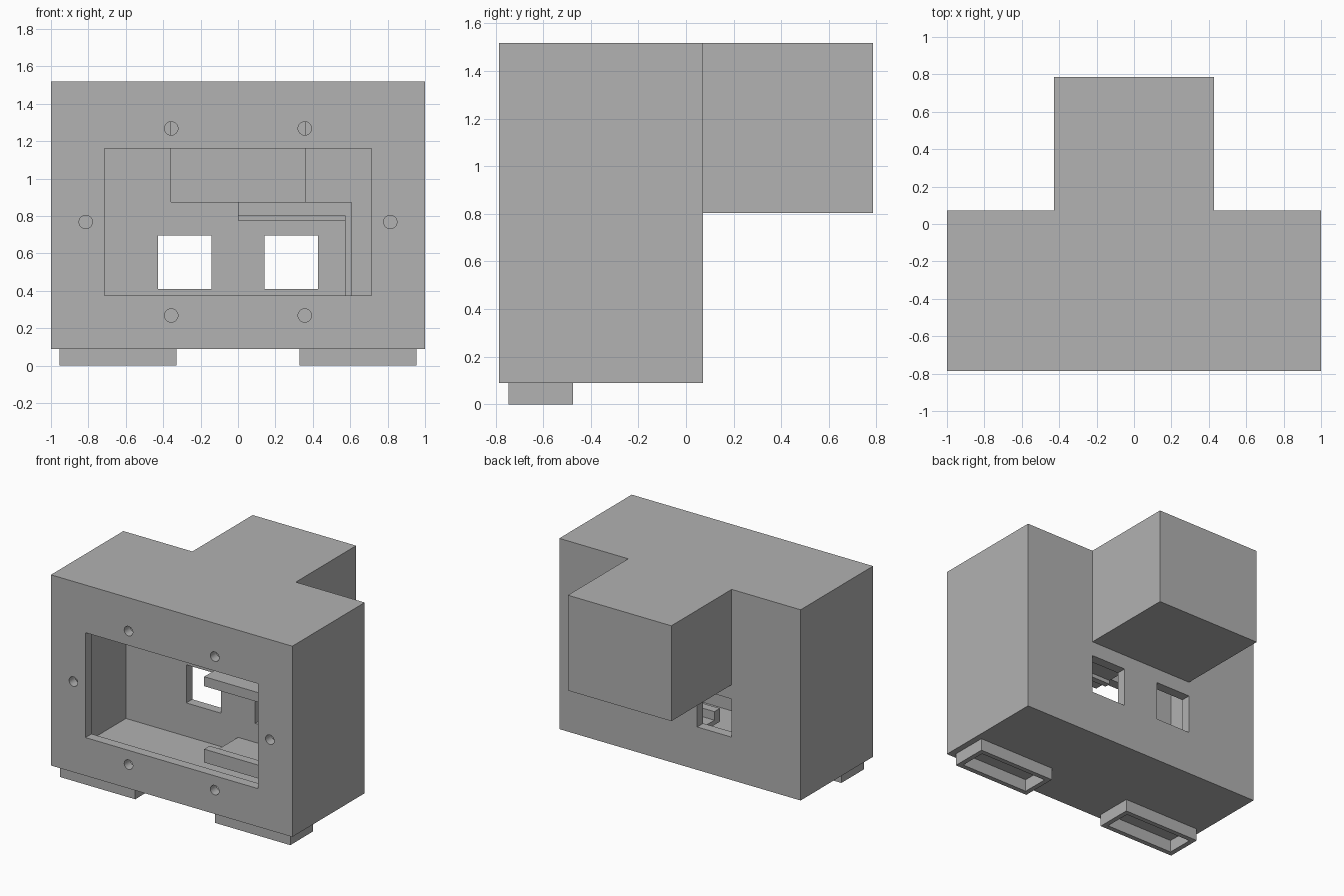
import bpy, bmesh
from mathutils import Matrix

if "Cube" in bpy.data.objects:
    bpy.data.objects.remove(bpy.data.objects["Cube"])

U = 1 / 14             # wall thickness, the module of the whole design
FRONT = -11 * U        # front face
BACK = U               # back face of the main body
BASE = 1.25 * U        # underside of the main body
TOP = BASE + 20 * U
FLOOR = BASE + U

grey = bpy.data.materials.new("plain grey")
grey.use_nodes = True
colour = (0.445, 0.445, 0.445, 1)
grey.diffuse_color = colour
grey.node_tree.nodes["Principled BSDF"].inputs["Base Color"].default_value = colour


def finish(name, bm):
    mesh = bpy.data.meshes.new(name)
    bm.to_mesh(mesh)
    bm.free()
    mesh.materials.append(grey)
    ob = bpy.data.objects.new(name, mesh)
    bpy.context.collection.objects.link(ob)
    return ob


def box(name, x, y, z):
    bm = bmesh.new()
    size = [b - a for a, b in (x, y, z)]
    mid = [(a + b) / 2 for a, b in (x, y, z)]
    bmesh.ops.create_cube(bm, size=1, matrix=Matrix.Translation(mid) @ Matrix.Diagonal((*size, 1)))
    return finish(name, bm)


def hole(x, z):
    bm = bmesh.new()
    turn = Matrix.Translation((x, FRONT, z)) @ Matrix.Rotation(1.5707963, 4, "X")
    bmesh.ops.create_cone(bm, cap_ends=True, segments=32, radius1=U / 2,
                          radius2=U / 2, depth=3 * U, matrix=turn)
    return finish("screw_cutter", bm)


def combine(ob, other, operation):
    other.hide_render = True
    mod = ob.modifiers.new("combine", "BOOLEAN")
    mod.operation, mod.solver, mod.object = operation, "EXACT", other
    bpy.context.view_layer.objects.active = ob
    bpy.ops.object.modifier_apply(modifier=mod.name)
    bpy.data.objects.remove(other)


# Hollow housing with a raised compartment behind
housing = box("housing", (-14 * U, 14 * U), (FRONT, BACK), (BASE, TOP))
combine(housing, box("rear_compartment", (-6 * U, 6 * U), (-U, 11 * U), (TOP - 10 * U, TOP)), "UNION")
combine(housing, box("main_room", (-13 * U, 13 * U), (FRONT + U, 0), (FLOOR, TOP - U)), "DIFFERENCE")
combine(housing, box("rear_room", (-5 * U, 5 * U), (-U, 10 * U), (TOP - 9 * U, TOP - U)), "DIFFERENCE")

# Front opening, back windows and screw holes
combine(housing, box("opening", (-10 * U, 10 * U), (FRONT - U, FRONT + 2 * U),
                     (BASE + 4 * U, BASE + 15 * U)), "DIFFERENCE")
for side in (-1, 1):
    x = sorted((side * 2 * U, side * 6 * U))
    combine(housing, box("window", x, (-U, 2 * U), (BASE + 4.5 * U, BASE + 8.5 * U)), "DIFFERENCE")
    for sx, sz in ((5, 16.5), (5, 2.5), (11.4, 9.5)):
        combine(housing, hole(side * sx * U, BASE + sz * U), "DIFFERENCE")

# Inner bracket: open on one side, with a retaining lip and a catch
low, high = FLOOR + U, TOP - 9 * U
near, far, inner, outer = -5.6 * U, 0, 8 * U, 8.5 * U
box("bracket_top", (0, outer), (near, far), (high - U, high))
box("bracket_catch", (0, inner), (-4.2 * U, -3.6 * U), (high - 1.4 * U, high - U))
box("bracket_side", (inner, outer), (near, far), (low, high - U))
box("bracket_base", (0, inner), (near, far), (low, low + U / 2))
box("bracket_lip", (0, inner), (near, near + 0.9 * U), (low + U / 2, low + 1.4 * U))

# Hollow rectangular feet
for name, side in (("left_foot", 1), ("right_foot", -1)):
    x0, x1 = sorted((side * 0.33, side * 0.955))
    foot = box(name, (x0, x1), (-0.745, -0.475), (0, BASE))
    t = U / 2
    combine(foot, box("foot_hollow", (x0 + t, x1 - t), (-0.745 + t, -0.475 - t), (-U, 2 * BASE)), "DIFFERENCE")
